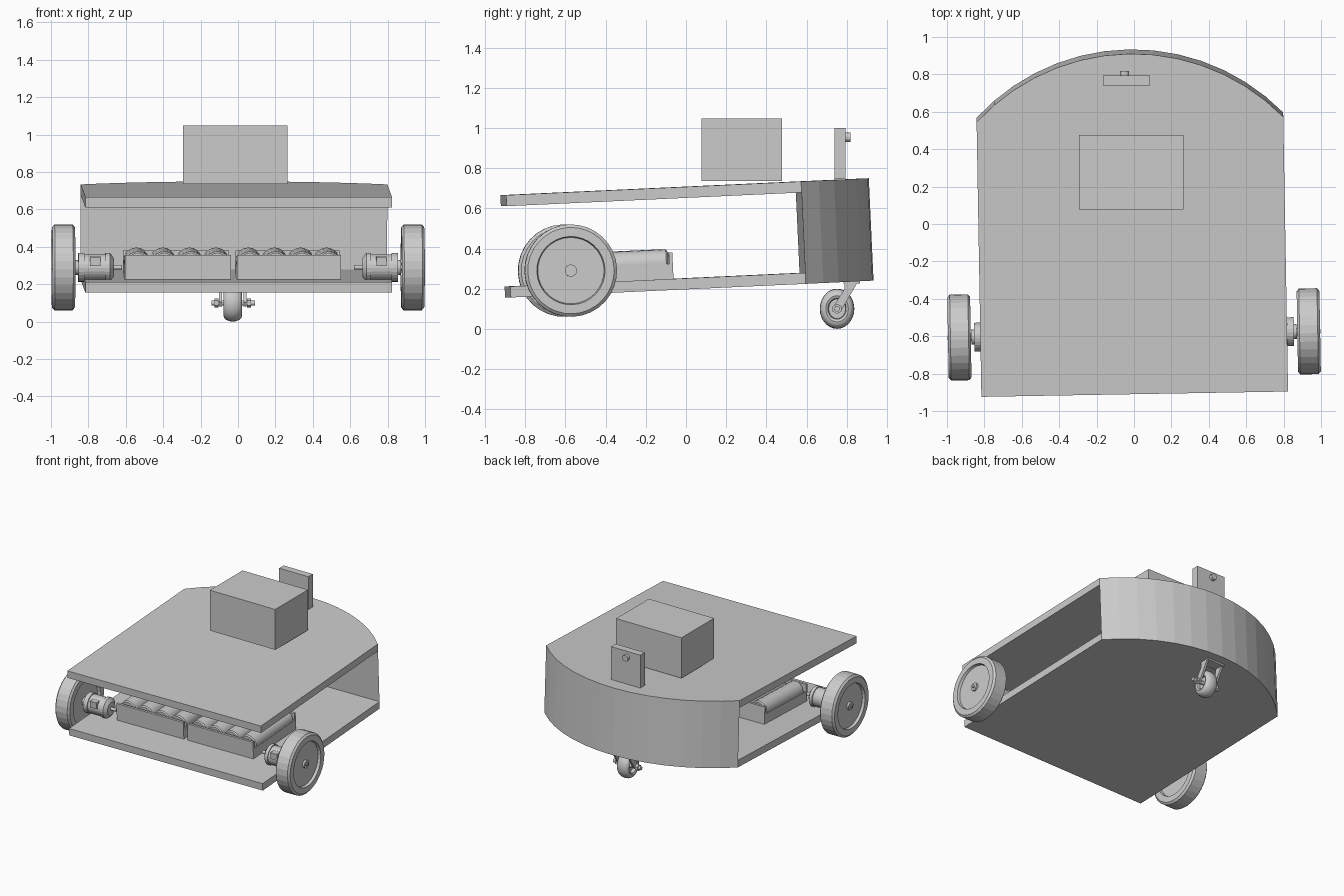
import bpy, bmesh
from math import radians, pi, sin, cos, asin
from mathutils import Matrix, Vector

if "Cube" in bpy.data.objects:
    bpy.data.objects.remove(bpy.data.objects["Cube"])

# The chassis leans on its rear caster: slight pitch and yaw
BODY = Matrix.Rotation(radians(1), 4, 'Z') @ Matrix.Rotation(radians(2.65), 4, 'X')
WORLD = Matrix.Identity(4)
CX = -0.012


def finish(name, bm, mat=WORLD, smooth=False):
    bmesh.ops.remove_doubles(bm, verts=bm.verts, dist=1e-5)
    bmesh.ops.recalc_face_normals(bm, faces=bm.faces)
    bm.transform(mat)
    me = bpy.data.meshes.new(name)
    bm.to_mesh(me)
    bm.free()
    ob = bpy.data.objects.new(name, me)
    bpy.context.collection.objects.link(ob)
    if smooth:
        bpy.ops.object.select_all(action='DESELECT')
        ob.select_set(True)
        bpy.context.view_layer.objects.active = ob
        bpy.ops.object.shade_smooth_by_angle(angle=radians(35))
    return ob


def box(name, lo, hi, mat=WORLD):
    lo, hi = Vector(lo), Vector(hi)
    bm = bmesh.new()
    bmesh.ops.create_cube(bm, size=1)
    bm.transform(Matrix.Translation((lo + hi) / 2) @ Matrix.Diagonal((*(hi - lo), 1)))
    return finish(name, bm, mat)


def prism(name, pts, offset, mat=WORLD):
    """Extrude a polygon of 3D points along an offset."""
    bm = bmesh.new()
    face = bm.faces.new([bm.verts.new(p) for p in pts])
    new = bmesh.ops.extrude_face_region(bm, geom=[face], use_keep_orig=True)['geom']
    verts = [v for v in new if isinstance(v, bmesh.types.BMVert)]
    bmesh.ops.translate(bm, verts=verts, vec=offset)
    return finish(name, bm, mat)


def lathe(name, profile, centre, mat=WORLD, sides=32, axis='X', side=1, smooth=False, zscale=1):
    """Spin (position, radius) pairs about an axis through centre."""
    bm = bmesh.new()
    verts = [bm.verts.new((x * side, 0, r)) for x, r in profile]
    edges = [bm.edges.new(p) for p in zip(verts, verts[1:])]
    bmesh.ops.spin(bm, geom=verts + edges, cent=(0, 0, 0), axis=(1, 0, 0),
                   angle=2 * pi, steps=sides, use_duplicate=False)
    bm.transform(Matrix.Diagonal((1, 1, zscale, 1)))
    if axis == 'Y':
        bm.transform(Matrix.Rotation(pi / 2, 4, 'Z'))
    bm.transform(Matrix.Translation(centre))
    return finish(name, bm, mat, smooth)


# Chassis plates
HALF, FRONT, CHORD, APEX = 0.82, -0.878, 0.592, 0.944
Z0, Z1, THICK = 0.197, 0.707, 0.055
for name, z in (("lower_plate", Z0), ("upper_plate", Z1 - THICK)):
    box(name, (CX - HALF, FRONT, z), (CX + HALF, CHORD, z + THICK), BODY)

# Solid rounded rear block
sag = APEX - CHORD
rad = (HALF ** 2 + sag ** 2) / (2 * sag)
half_angle = asin(HALF / rad)
SEG = 14
arc = []
for i in range(SEG + 1):
    a = half_angle * (1 - 2 * i / SEG)
    arc.append((CX + rad * sin(a), APEX - rad + rad * cos(a), Z0))
prism("rear_block", arc, (0, 0, Z1 - Z0), BODY)

# Equipment on the upper plate
box("control_box", (-0.295, 0.077, 0.735), (0.265, 0.477, 1.048))
box("sensor_board", (-0.165, 0.74, 0.745), (0.085, 0.795, 1.0))
lathe("sensor_knob", [(0, 0), (0, 0.024), (0.025, 0.024), (0.025, 0)],
      (-0.05, 0.793, 0.953), sides=20, axis='Y')

# Drive wheels and motors
wheel = [(0.875, 0), (0.875, 0.03), (0.895, 0.03), (0.895, 0.165), (0.873, 0.17), (0.873, 0.215),
         (0.885, 0.23), (0.982, 0.23), (0.995, 0.215), (0.995, 0.17), (0.975, 0.165),
         (0.975, 0.03), (0.99, 0.03), (0.99, 0.012), (0.997, 0.012), (0.997, 0)]
motor = [(0.91, 0), (0.91, 0.02), (0.87, 0.02), (0.87, 0.04), (0.855, 0.04), (0.855, 0.077),
         (0.82, 0.077), (0.82, 0.07), (0.71, 0.07), (0.71, 0.077), (0.685, 0.077), (0.665, 0.05),
         (0.665, 0.012), (0.62, 0.012), (0.62, 0)]
AXLE = Vector((-0.01, -0.576, 0.317))
for side, tag in ((-1, "left"), (1, "right")):
    lathe("wheel_" + tag, wheel, AXLE, BODY, 32, side=side)
    lathe("motor_" + tag, motor, AXLE, BODY, 24, side=side)
    x = AXLE.x + 0.765 * side
    box("motor_terminal_" + tag, (x - 0.027, AXLE.y - 0.078, AXLE.z + 0.01),
        (x + 0.027, AXLE.y, AXLE.z + 0.06), BODY)

# Battery packs: open trays holding four cells each
Y0, Y1, FLOOR, WALL = -0.597, -0.06, 0.25, 0.018
cell = [(0, 0), (0, 0.025), (0.015, 0.025), (0.015, 0.06), (0.023, 0.068), (0.482, 0.068),
        (0.49, 0.06), (0.49, 0)]
for tag, x0, x1 in (("left", -0.616, -0.049), ("right", -0.016, 0.541)):
    box("tray_floor_" + tag, (x0, Y0, FLOOR), (x1, Y1, FLOOR + 0.014), BODY)
    box("tray_front_" + tag, (x0, Y0, FLOOR), (x1, Y0 + WALL, 0.383), BODY)
    box("tray_back_" + tag, (x0, Y1 - WALL, FLOOR), (x1, Y1, 0.383), BODY)
    box("tray_side_a_" + tag, (x0, Y0, FLOOR), (x0 + WALL * 0.6, Y1, 0.328), BODY)
    box("tray_side_b_" + tag, (x1 - WALL * 0.6, Y0, FLOOR), (x1, Y1, 0.328), BODY)
    for i in range(4):
        cx = x0 + (x1 - x0) * (i + 0.5) / 4
        lathe(f"battery_{tag}_{i}", cell, (cx, Y0 + WALL + 0.005, 0.333), BODY, 20, axis='Y', smooth=True)

# Rear caster: rounded tyre, axle with nuts, two fork arms
C = Vector((-0.028, 0.752, 0.1))
tyre = [(-0.02, 0.0), (-0.02, 0.042), (-0.032, 0.042)]
for i in range(11):
    a = pi * (i / 10 * 1.3 - 0.15)
    tyre.append((-0.05 * cos(a), 0.058 + 0.028 * sin(a)))
tyre += [(0.032, 0.042), (0.02, 0.042), (0.02, 0.0)]
lathe("caster_wheel", tyre, C, sides=28, smooth=True, zscale=1.16)
lathe("caster_axle", [(-0.115, 0), (-0.115, 0.014), (0.12, 0.014), (0.12, 0)], C, sides=16)
for side, tag in ((-1, "left"), (1, "right")):
    lathe("caster_nut_" + tag, [(0.075, 0), (0.075, 0.025), (0.097, 0.025), (0.097, 0)],
          C, sides=6, side=side)
    xa = C.x + side * 0.066 - 0.008
    arm = [(xa, C.y - 0.022, 0.105), (xa, C.y - 0.005, 0.08), (xa, C.y + 0.022, 0.095),
           (xa, 0.865, 0.25), (xa, 0.785, 0.25), (xa, 0.79, 0.2)]
    prism("caster_arm_" + tag, arm, (0.016, 0, 0))
box("caster_mount", (C.x - 0.074, 0.785, 0.225), (C.x + 0.074, 0.865, 0.25))
